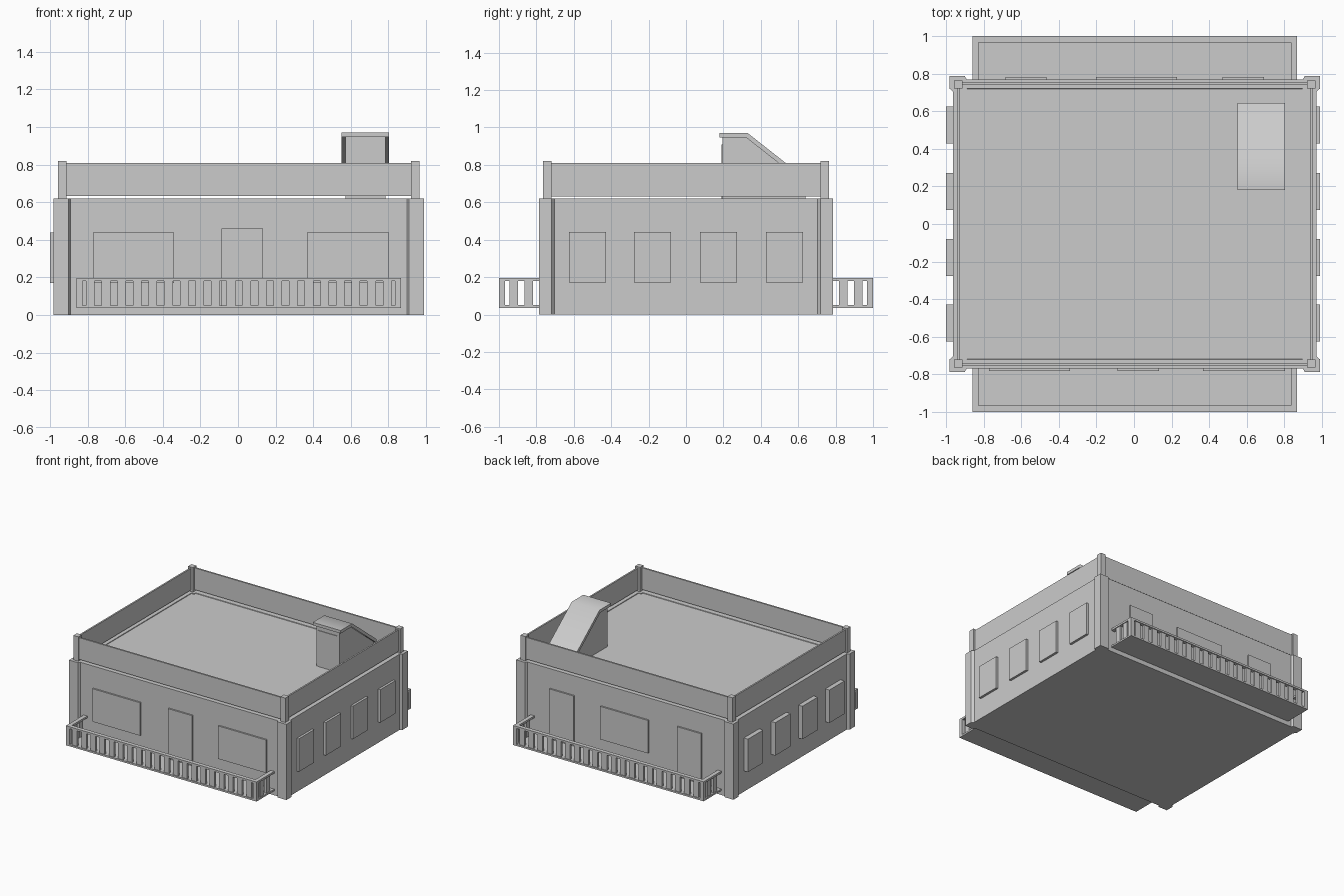
import bpy, bmesh

if "Cube" in bpy.data.objects:
    bpy.data.objects.remove(bpy.data.objects["Cube"])

CX = 0.004  # the building sits slightly right of centre


def box(name, x0, x1, y0, y1, z0, z1):
    bm = bmesh.new()
    bmesh.ops.create_cube(bm, size=1)
    for v in bm.verts:
        v.co = (x1 if v.co.x > 0 else x0, y1 if v.co.y > 0 else y0, z1 if v.co.z > 0 else z0)
    return finish(name, bm)


def finish(name, bm):
    bmesh.ops.recalc_face_normals(bm, faces=bm.faces)
    me = bpy.data.meshes.new(name)
    bm.to_mesh(me)
    bm.free()
    ob = bpy.data.objects.new(name, me)
    bpy.context.collection.objects.link(ob)
    return ob


def extrude(name, pts, direction):
    """Extrude a closed outline of 3D points along a vector."""
    bm = bmesh.new()
    f = bm.faces.new([bm.verts.new(p) for p in pts])
    r = bmesh.ops.extrude_face_region(bm, geom=[f])
    bmesh.ops.translate(bm, vec=direction, verts=[g for g in r["geom"] if isinstance(g, bmesh.types.BMVert)])
    return finish(name, bm)


# main block with a slightly sunken roof panel
body = box("building_body", CX - 0.967, CX + 0.967, -0.77, 0.77, 0, 0.62)
bm = bmesh.new()
bm.from_mesh(body.data)
bm.normal_update()
top = [f for f in bm.faces if f.normal.z > 0.9]
bmesh.ops.inset_region(bm, faces=top, thickness=0.07)
bmesh.ops.inset_region(bm, faces=top, thickness=0.002, depth=-0.005)
bm.to_mesh(body.data)
bm.free()

# corner pillars with chamfered edges, and parapet posts above them
corner = [(0.985, 0.787), (0.905, 0.787), (0.892, 0.765), (0.892, 0.70),
          (0.962, 0.70), (0.985, 0.72)]
for sx in (-1, 1):
    for sy in (-1, 1):
        extrude("corner_pillar", [(CX + sx * x, sy * y, 0) for x, y in corner], (0, 0, 0.62))
        xs = sorted((CX + sx * 0.916, CX + sx * 0.961))
        ys = sorted((sy * 0.72, sy * 0.765))
        box("parapet_post", *xs, *ys, 0.615, 0.82)

# parapet panels, held just above the roof
for s in (-1, 1):
    ys = sorted((s * 0.741, s * 0.755))
    box("parapet_long", CX - 0.92, CX + 0.92, *ys, 0.632, 0.81)
    xs = sorted((CX + s * 0.934, CX + s * 0.947))
    box("parapet_side", *xs, -0.725, 0.725, 0.632, 0.81)

# side windows
for y0 in (-0.625, -0.277, 0.075, 0.428):
    box("left_window", -1.0, -0.95, y0, y0 + 0.197, 0.17, 0.44)
    box("right_window", 0.95, 0.99, y0, y0 + 0.197, 0.17, 0.44)

# front and back windows and doors
for x0, x1 in ((-0.772, -0.34), (0.368, 0.803)):
    box("front_window", x0, x1, -0.783, -0.75, 0.17, 0.44)
box("front_door", -0.087, 0.133, -0.783, -0.75, 0.045, 0.46)
box("back_window", -0.203, 0.23, 0.75, 0.783, 0.17, 0.44)
for x0, x1 in ((-0.683, -0.465), (0.472, 0.692)):
    box("back_door", x0, x1, 0.75, 0.783, 0.045, 0.46)

# balconies, front and back
X0, X1, R = -0.86, 0.868, 0.033
for s in (-1, 1):
    def bbox(name, x0, x1, y0, y1, z0, z1):
        box(name, x0, x1, *sorted((s * y0, s * y1)), z0, z1)
    bbox("balcony_floor", X0, X1, 0.765, 1.0, 0.036, 0.05)
    bbox("balcony_front_rail", X0, X1, 1 - R, 1.0, 0.18, 0.196)
    for x in (X0, X1 - R):
        bbox("balcony_side_rail", x, x + R, 0.765, 1 - R, 0.18, 0.196)
        bbox("balcony_post", x, x + R, 1 - R, 1.0, 0.05, 0.18)
        for y in (0.92, 0.84):
            bbox("side_baluster", x + 0.007, x + R - 0.007, y - 0.023, y + 0.023, 0.05, 0.18)
    n = 20
    pitch = (X1 - X0 - 2 * R) / n
    for i in range(n):
        c = X0 + R + pitch * (i + 0.5)
        bbox("front_baluster", c - 0.023, c + 0.023, 1 - R + 0.007, 0.993, 0.05, 0.18)

# rooftop stair house: walls, door and bent roof plate
walls = [(0.195, 0.61), (0.195, 0.947), (0.322, 0.947), (0.64, 0.697), (0.64, 0.61)]
extrude("stair_house_walls", [(0.573, y, z) for y, z in walls], (0.212, 0, 0))
box("stair_house_door", 0.59, 0.767, 0.19, 0.23, 0.61, 0.91)
plate = [(0.18, 0.97), (0.33, 0.97), (0.645, 0.722), (0.645, 0.692), (0.322, 0.946), (0.18, 0.946)]
roof = extrude("stair_house_roof", [(0.552, y, z) for y, z in plate], (0.253, 0, 0))
bpy.ops.object.select_all(action="DESELECT")
roof.select_set(True)
bpy.context.view_layer.objects.active = roof
bpy.ops.object.shade_smooth_by_angle(angle=0.8)
